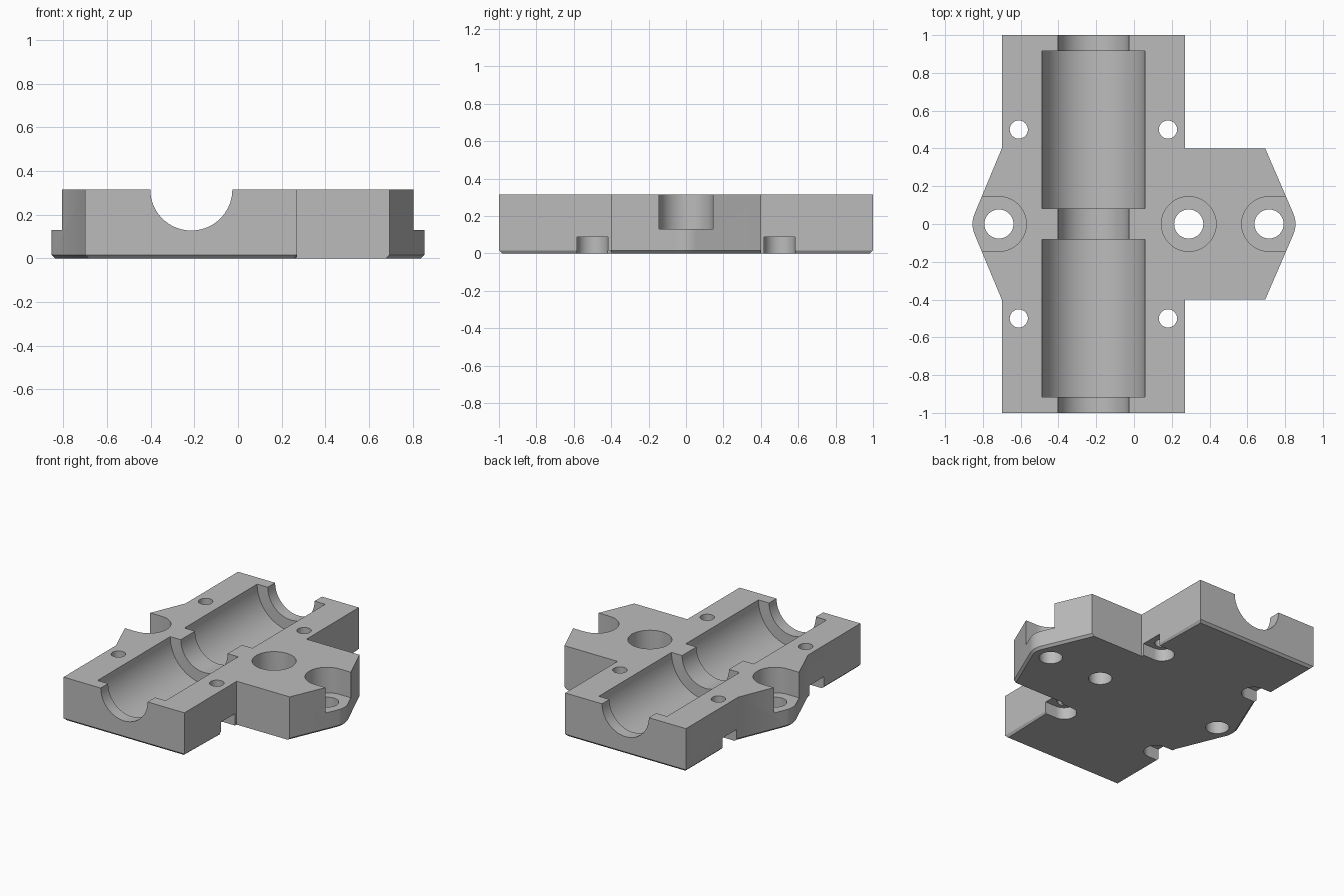
import bpy
import bmesh
import math

old = bpy.data.objects.get("Cube")
if old:
    bpy.data.objects.remove(old, do_unlink=True)

HEIGHT = 0.315
SEAT_Z = 0.13       # floor of the bolt head seats
BORE_X = -0.214     # axis of the rod channel
TIP_X, TIP_R = 0.715, 0.14

grey = bpy.data.materials.new("mid_grey")
grey.use_nodes = True
grey.diffuse_color = (0.5, 0.5, 0.5, 1)
grey.node_tree.nodes["Principled BSDF"].inputs["Base Color"].default_value = (0.5, 0.5, 0.5, 1)


def link(name, bm):
    mesh = bpy.data.meshes.new(name)
    bm.to_mesh(mesh)
    bm.free()
    mesh.materials.append(grey)
    obj = bpy.data.objects.new(name, mesh)
    bpy.context.collection.objects.link(obj)
    return obj


def prism(bm, points, z0, z1):
    """Extrude a flat outline between two heights."""
    base = bm.faces.new([bm.verts.new((x, y, z0)) for x, y in points])
    top = bmesh.ops.extrude_face_region(bm, geom=[base])["geom"]
    verts = [g for g in top if isinstance(g, bmesh.types.BMVert)]
    bmesh.ops.translate(bm, verts=verts, vec=(0, 0, z1 - z0))
    bmesh.ops.recalc_face_normals(bm, faces=bm.faces)


def arc(cx, cy, r, a0, a1, n):
    return [(cx + r * math.cos(a0 + (a1 - a0) * i / n),
             cy + r * math.sin(a0 + (a1 - a0) * i / n)) for i in range(n + 1)]


cutters = []


def cut_prism(name, points, z0, z1):
    bm = bmesh.new()
    prism(bm, points, z0, z1)
    cutters.append(link(name, bm))


def cut_hole(name, x, y, r, z0=-0.1, z1=0.5):
    cut_prism(name, arc(x, y, r, 0, math.tau, 48)[:-1], z0, z1)


def cut_slot(name, x, y, r, end_x, z0, z1):
    """Round-ended pocket open towards end_x."""
    s = math.copysign(1, end_x - x)
    pts = [(x + s * (px - x), py)
           for px, py in arc(x, y, r, math.pi / 2, 1.5 * math.pi, 24)]
    cut_prism(name, pts + [(end_x, y - r), (end_x, y + r)], z0, z1)


def cut_channel(name, r, y0, y1):
    """Round channel lying along y in the top face."""
    bm = bmesh.new()
    prism(bm, arc(0, 0, r, 0, math.tau, 72)[:-1], y0, y1)
    for v in bm.verts:
        v.co = (BORE_X + v.co.x, v.co.z, HEIGHT + v.co.y)
    bmesh.ops.recalc_face_normals(bm, faces=bm.faces)
    cutters.append(link(name, bm))


# Body plate with a wing on one side and two rounded tips
tilt = math.atan2(0.11, 0.255)
right_tip = arc(-TIP_X, 0, TIP_R, math.pi - tilt, math.pi + tilt, 10)
left_tip = arc(TIP_X, 0, TIP_R, -tilt, tilt, 10)
outline = ([(-0.7, -1), (0.27, -1), (0.27, -0.4), (0.695, -0.4)] + left_tip
           + [(0.695, 0.4), (0.27, 0.4), (0.27, 1), (-0.7, 1), (-0.7, 0.4)]
           + right_tip + [(-0.7, -0.4)])
bm = bmesh.new()
prism(bm, outline, 0, HEIGHT)

# Small chamfer around the underside, except on the wing shoulders
edges = [e for e in bm.edges
         if all(abs(v.co.z) < 1e-4 for v in e.verts)
         and not all(abs(abs(v.co.y) - 0.4) < 1e-4 for v in e.verts)]
bmesh.ops.bevel(bm, geom=edges, offset=0.016, segments=1, affect='EDGES')
body = link("bearing_block", bm)

# Rod channel and the two wider bearing seats
cut_channel("rod_channel", 0.188, -1.2, 1.2)
cut_channel("front_bearing_seat", 0.273, -0.915, -0.082)
cut_channel("back_bearing_seat", 0.273, 0.082, 0.915)

# Large bolt holes with recessed head seats
for x in (-TIP_X, 0.29, TIP_X):
    cut_hole("bolt_hole", x, 0, 0.077)
cut_hole("wing_bolt_seat", 0.29, 0, 0.145, SEAT_Z)
for s in (-1, 1):
    cut_slot("tip_bolt_seat", s * TIP_X, 0, 0.145, s * 1.2, SEAT_Z, 0.5)

# Small screw holes with nut pockets opening to the sides from below
for y in (-0.5, 0.5):
    for x, end_x in ((-0.61, -0.9), (0.18, 0.4)):
        cut_hole("screw_hole", x, y, 0.048)
        cut_slot("nut_pocket", x, y, 0.082, end_x, -0.1, 0.087)

# Apply the cuts and remove the cutters
for c in cutters:
    c.hide_render = True
    mod = body.modifiers.new(c.name, 'BOOLEAN')
    mod.operation = 'DIFFERENCE'
    mod.solver = 'EXACT'
    mod.object = c
bpy.context.view_layer.update()
evaluated = body.evaluated_get(bpy.context.evaluated_depsgraph_get())
result = bpy.data.meshes.new_from_object(evaluated)
body.modifiers.clear()
body.data = result
result.materials.clear()
result.materials.append(grey)
for p in result.polygons:
    p.material_index = 0
for c in cutters:
    bpy.data.objects.remove(c, do_unlink=True)

bpy.ops.object.select_all(action='DESELECT')
body.select_set(True)
bpy.context.view_layer.objects.active = body
bpy.ops.object.shade_smooth_by_angle(angle=math.radians(25))
